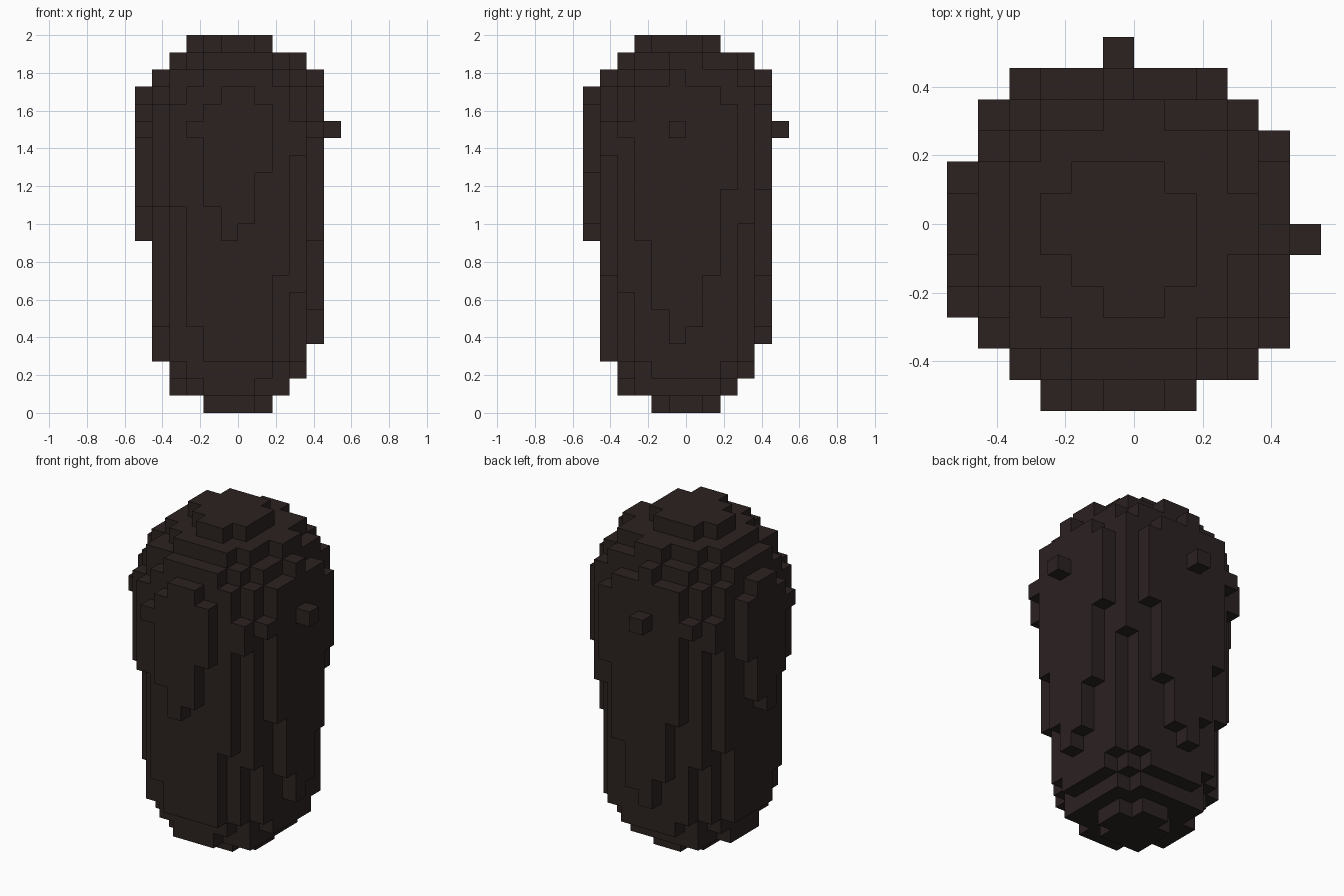
import bpy
import bmesh
from mathutils import Vector

if "Cube" in bpy.data.objects:
    bpy.data.objects.remove(bpy.data.objects["Cube"], do_unlink=True)

LAYERS = 22
V = 2 / LAYERS          # edge length of one block
AXIS = -0.75            # the round axis sits slightly off the block grid
BASE = [4.2, 12.9, 17.5]  # squared radii of the rounded foot


def radius_squared(k):
    """Squared radius, in blocks, of layer k: foot, tapered body, domed top."""
    if k < len(BASE):
        return BASE[k]
    if k < 16:
        return (4.7745 + 0.0815 * (k - 4)) ** 2
    return 33.4 - (k - 15.75) ** 2


def filled(i, j, k):
    if not 0 <= k < LAYERS:
        return False
    return (i - AXIS) ** 2 + (j - AXIS) ** 2 <= radius_squared(k)


def add_block_face(bm, cell, axis, sign):
    """Square on one side of a block, wound to face outwards."""
    n = Vector((0, 0, 0))
    n[axis] = sign
    u = Vector((0, 0, 0))
    u[(axis + 1) % 3] = 1
    w = n.cross(u)
    mid = Vector(cell) + Vector((0.5, 0.5, 0.5)) + n / 2
    corners = [(-1, -1), (1, -1), (1, 1), (-1, 1)]
    bm.faces.new([bm.verts.new((mid + (u * a + w * b) / 2) * V)
                  for a, b in corners])


# Dark brown material
mat = bpy.data.materials.new("dark_brown")
mat.use_nodes = True
colour = (0.025, 0.016, 0.0155, 1)
mat.diffuse_color = colour
shader = next(n for n in mat.node_tree.nodes if n.type == "BSDF_PRINCIPLED")
shader.inputs["Base Color"].default_value = colour
shader.inputs["Roughness"].default_value = 0.9

# Stepped body: only the outer block faces are made
bm = bmesh.new()
for k in range(LAYERS):
    for i in range(-7, 7):
        for j in range(-7, 7):
            if not filled(i, j, k):
                continue
            for axis in range(3):
                for sign in (-1, 1):
                    near = [i, j, k]
                    near[axis] += sign
                    if not filled(*near):
                        add_block_face(bm, (i, j, k), axis, sign)
bmesh.ops.remove_doubles(bm, verts=bm.verts, dist=V / 100)

mesh = bpy.data.meshes.new("blocky_body")
bm.to_mesh(mesh)
bm.free()
mesh.materials.append(mat)
body = bpy.data.objects.new("blocky_body", mesh)
bpy.context.collection.objects.link(body)
